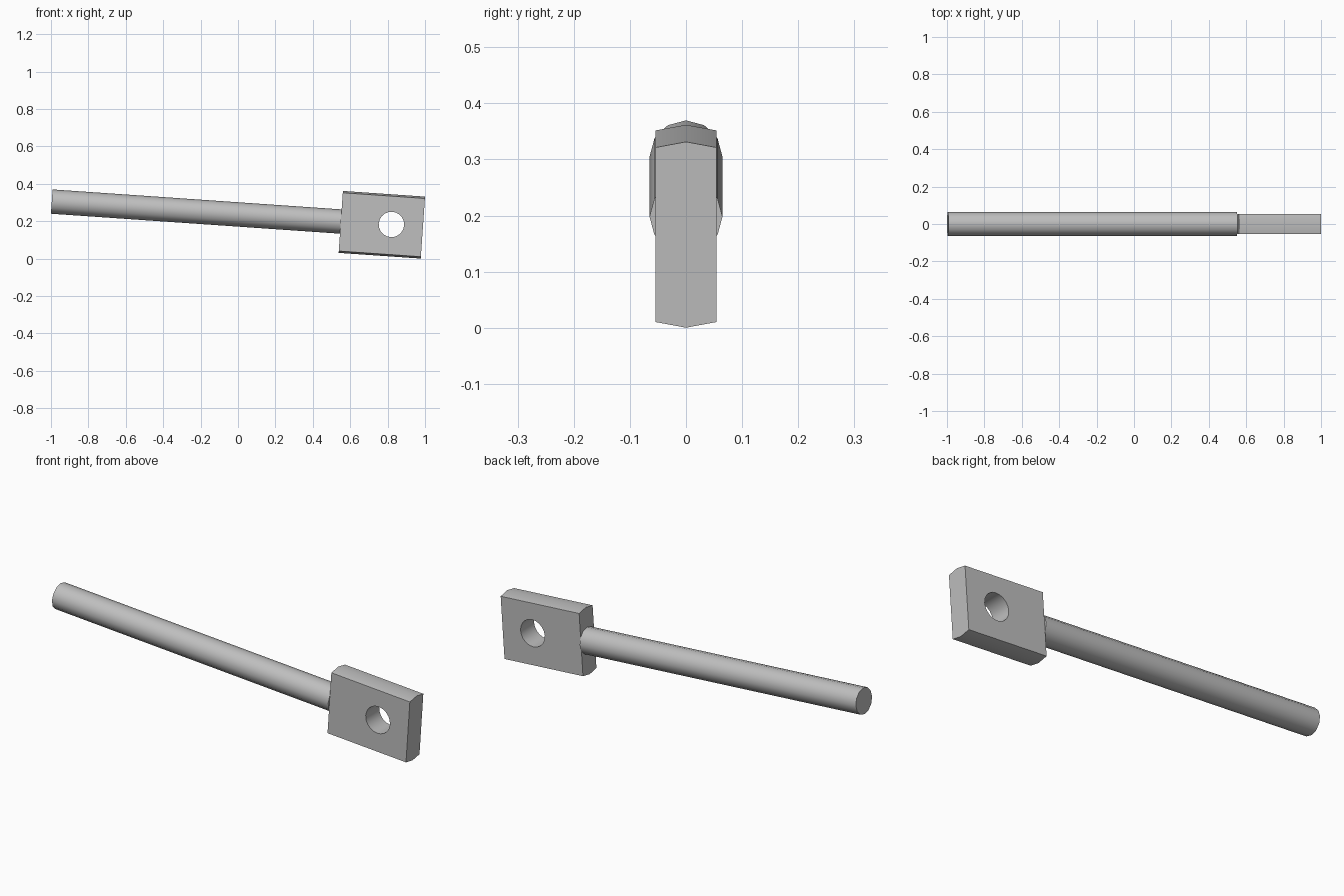
import bpy
import bmesh
from math import radians, pi
from mathutils import Matrix

cube = bpy.data.objects.get("Cube")
if cube:
    bpy.data.objects.remove(cube, do_unlink=True)

TILT = radians(3.95)
PLACE = Matrix.Translation((0.769, 0, 0.181)) @ Matrix.Rotation(TILT, 4, 'Y')
LENGTH, HEIGHT, SHOULDER, DEPTH = 0.44, 0.332, 0.156, 0.054

steel = bpy.data.materials.new("grey steel")
steel.use_nodes = True
GREY = (0.52, 0.52, 0.52, 1)
steel.diffuse_color = GREY
steel.node_tree.nodes["Principled BSDF"].inputs["Base Color"].default_value = GREY


def add_object(name, bm):
    bmesh.ops.recalc_face_normals(bm, faces=bm.faces)
    mesh = bpy.data.meshes.new(name)
    bm.to_mesh(mesh)
    bm.free()
    mesh.materials.append(steel)
    obj = bpy.data.objects.new(name, mesh)
    obj.matrix_world = PLACE
    bpy.context.collection.objects.link(obj)
    return obj


def cylinder(name, radius, depth, sides, matrix):
    bm = bmesh.new()
    bmesh.ops.create_cone(bm, cap_ends=True, segments=sides, radius1=radius,
                          radius2=radius, depth=depth, matrix=matrix)
    return add_object(name, bm)


# Rod, ending flush against the block
rod_start, rod_end = -1.769, -LENGTH / 2
rod = cylinder("rod", 0.065, rod_end - rod_start, 12,
               Matrix.Translation(((rod_start + rod_end) / 2, 0, 0.002))
               @ Matrix.Rotation(pi / 2, 4, 'Y'))

# Block: six-sided section with shallow ridges above and below
bm = bmesh.new()
half = HEIGHT / 2
section = [(0, half), (DEPTH, SHOULDER), (DEPTH, -SHOULDER),
           (0, -half), (-DEPTH, -SHOULDER), (-DEPTH, SHOULDER)]
end = bm.faces.new([bm.verts.new((-LENGTH / 2, y, z)) for y, z in section])
swept = bmesh.ops.extrude_face_region(bm, geom=[end])["geom"]
bmesh.ops.translate(bm, vec=(LENGTH, 0, 0),
                    verts=[v for v in swept if isinstance(v, bmesh.types.BMVert)])
block = add_object("eye_block", bm)

# Round hole through the block
cutter = cylinder("hole_cutter", 0.068, 0.3, 20,
                  Matrix.Translation((0.051, 0, 0.005))
                  @ Matrix.Rotation(pi / 2, 4, 'X'))
cutter.hide_render = True
hole = block.modifiers.new("hole", 'BOOLEAN')
hole.operation = 'DIFFERENCE'
hole.solver = 'EXACT'
hole.object = cutter
bpy.context.view_layer.objects.active = block
bpy.ops.object.modifier_apply(modifier=hole.name)
bpy.data.objects.remove(cutter, do_unlink=True)

# Soft shading across shallow edges
bpy.ops.object.select_all(action='DESELECT')
for obj in (rod, block):
    obj.select_set(True)
bpy.context.view_layer.objects.active = block
bpy.ops.object.shade_smooth_by_angle(angle=radians(31))
